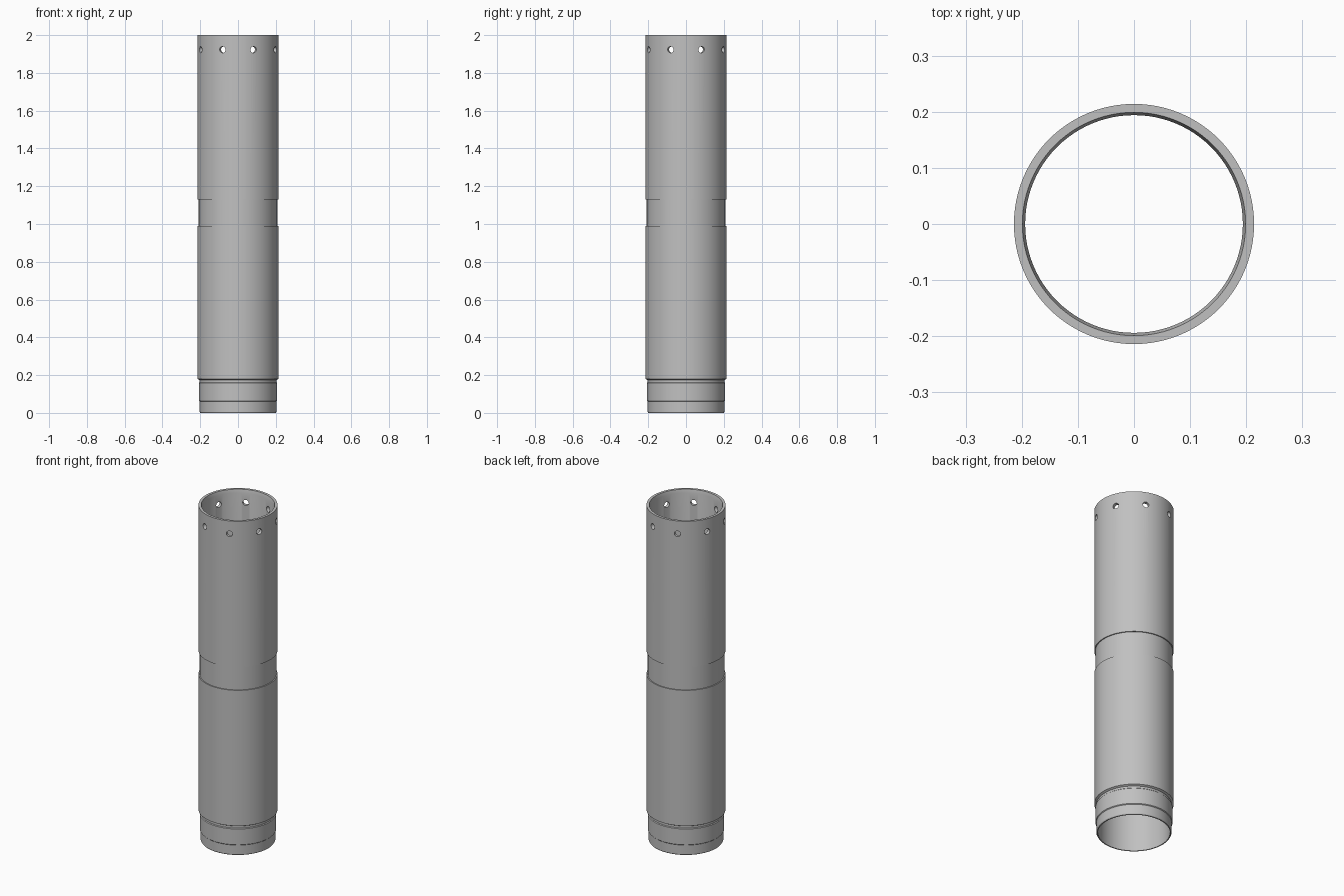
import bpy
import math

if "Cube" in bpy.data.objects:
    bpy.data.objects.remove(bpy.data.objects["Cube"])

SEGMENTS = 96
HOLE_Z = 1.923

grey = bpy.data.materials.new("grey metal")
grey.use_nodes = True
colour = (0.53, 0.53, 0.53, 1)
grey.diffuse_color = colour
grey.node_tree.nodes["Principled BSDF"].inputs["Base Color"].default_value = colour


def lathe(name, profile):
    """Revolve a closed (radius, height) profile around z."""
    count = len(profile)
    verts, faces = [], []
    for s in range(SEGMENTS):
        a = 2 * math.pi * s / SEGMENTS
        verts += [(r * math.cos(a), r * math.sin(a), z) for r, z in profile]
    for s in range(SEGMENTS):
        here, there = s * count, (s + 1) % SEGMENTS * count
        for i in range(count):
            j = (i + 1) % count
            faces.append((here + i, there + i, there + j, here + j))
    mesh = bpy.data.meshes.new(name)
    mesh.from_pydata(verts, [], faces)
    mesh.materials.append(grey)
    obj = bpy.data.objects.new(name, mesh)
    bpy.context.collection.objects.link(obj)
    return obj


# Tube wall: stepped foot, groove, waist recess, chamfered mouth
tube = lathe("tube", [
    (0.194, 0), (0.2, 0), (0.203, 0.006),
    (0.203, 0.06), (0.207, 0.064), (0.207, 0.158),
    (0.203, 0.162), (0.203, 0.174), (0.214, 0.18),
    (0.214, 0.99), (0.208, 0.99), (0.208, 1.13), (0.214, 1.13),
    (0.214, 2), (0.199, 2), (0.194, 1.98),
])

# Ring of round holes below the mouth, drilled straight across the tube
for k in range(4):
    bpy.ops.mesh.primitive_cylinder_add(
        vertices=24, radius=0.017, depth=0.6, location=(0, 0, HOLE_Z),
        rotation=(math.pi / 2, 0, math.radians(22.5 + 45 * k)))
    drill = bpy.context.object
    drill.name = f"hole_cutter_{k + 1}"
    drill.data.materials.append(grey)
    drill.hide_render = True
    cut = tube.modifiers.new("hole", 'BOOLEAN')
    cut.operation = 'DIFFERENCE'
    cut.solver = 'EXACT'
    cut.object = drill
    bpy.context.view_layer.objects.active = tube
    bpy.ops.object.modifier_apply(modifier=cut.name)
    bpy.data.objects.remove(drill)

# Smooth walls with sharp edges
bpy.ops.object.select_all(action='DESELECT')
tube.select_set(True)
bpy.context.view_layer.objects.active = tube
bpy.ops.object.shade_smooth_by_angle(angle=math.radians(25))
